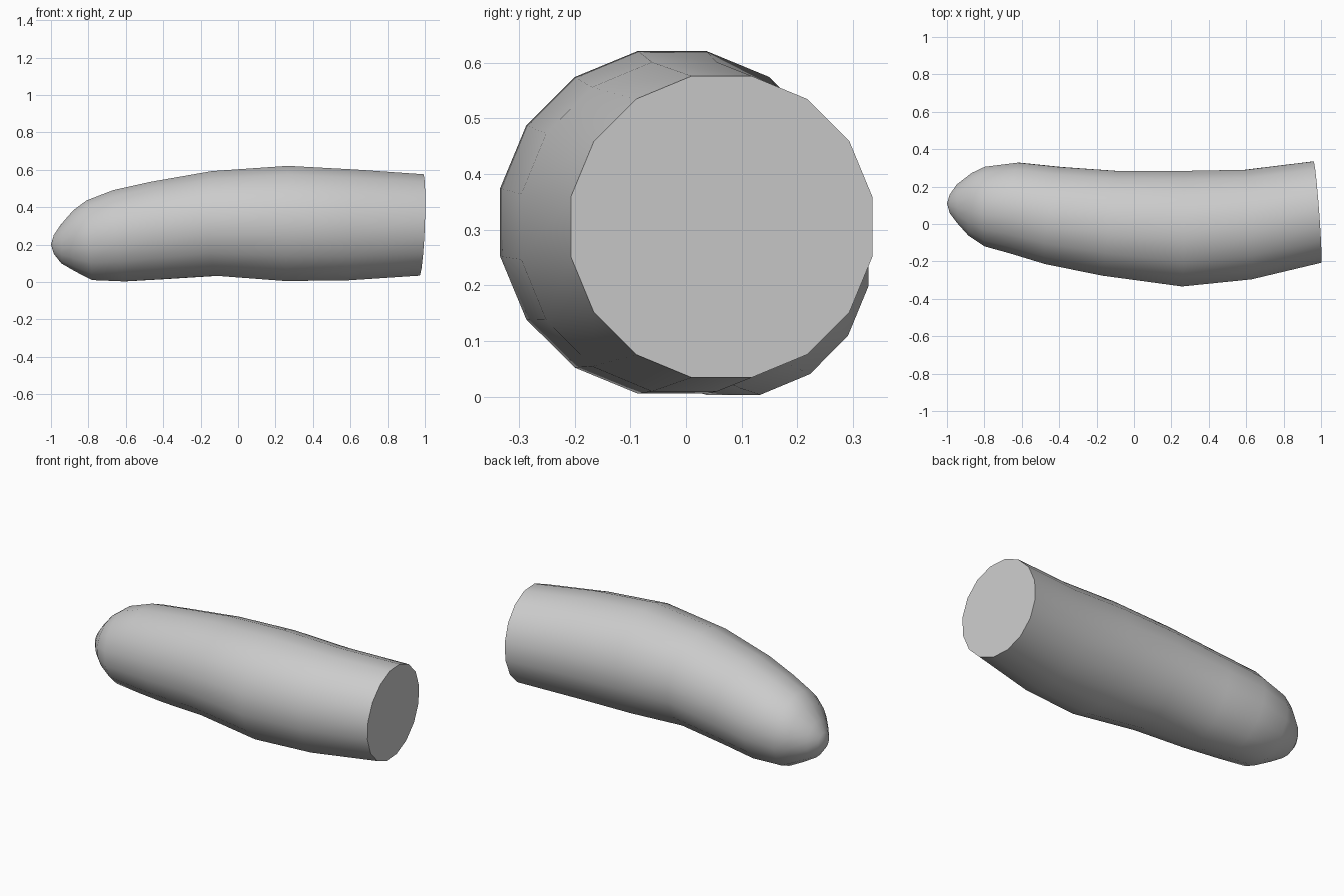
import bpy, bmesh, math

if "Cube" in bpy.data.objects:
    bpy.data.objects.remove(bpy.data.objects["Cube"])

SIDES = 16
# ring: centre x, y, z, half width, half height, lean of x along y, lean of x along z
rings = [
    (0.98, 0.064, 0.305, 0.271, 0.271, -0.074, 0.037),
    (0.61, -0.003, 0.305, 0.293, 0.296, -0.05, 0.07),
    (0.26, -0.025, 0.313, 0.309, 0.308, 0.01, 0.02),
    (-0.12, 0.003, 0.313, 0.280, 0.280, 0.15, -0.04),
    (-0.43, 0.045, 0.275, 0.260, 0.260, 0.14, -0.13),
    (-0.635, 0.085, 0.247, 0.243, 0.244, 0.08, -0.12),
    (-0.795, 0.093, 0.223, 0.213, 0.213, 0.0, -0.07),
    (-0.875, 0.105, 0.22, 0.168, 0.163, 0.05, -0.03),
    (-0.945, 0.107, 0.205, 0.105, 0.105, -0.02, 0.0),
    (-0.985, 0.108, 0.201, 0.05, 0.05, 0.0, 0.0),
]
tip = (-1.0, 0.11, 0.2)

bm = bmesh.new()
k = 1 / math.cos(math.pi / SIDES)


def add_ring(x, y, z, w, h, lean_y, lean_z):
    verts = []
    for i in range(SIDES):
        a = 2 * math.pi * (i + 0.5) / SIDES
        dy, dz = w * k * math.cos(a), h * k * math.sin(a)
        dy, dz = math.cos(a) * w * 1.019, math.sin(a) * h * 1.019
        verts.append(bm.verts.new((x + lean_y * dy + lean_z * dz, y + dy, z + dz)))
    return verts


# Curved body lofted through the rings, flat cut end, rounded tip
loops = [add_ring(*r) for r in rings]
bm.faces.new(loops[0])
for a, b in zip(loops, loops[1:]):
    for i in range(SIDES):
        j = (i + 1) % SIDES
        bm.faces.new((a[i], a[j], b[j], b[i]))
end = bm.verts.new(tip)
for i in range(SIDES):
    bm.faces.new((loops[-1][i], loops[-1][(i + 1) % SIDES], end))
bmesh.ops.recalc_face_normals(bm, faces=bm.faces)

mesh = bpy.data.meshes.new("finger_segment")
bm.to_mesh(mesh)
bm.free()
obj = bpy.data.objects.new("finger_segment", mesh)
bpy.context.collection.objects.link(obj)
bpy.context.view_layer.objects.active = obj
obj.select_set(True)
bpy.ops.object.shade_smooth_by_angle(angle=math.radians(60))
